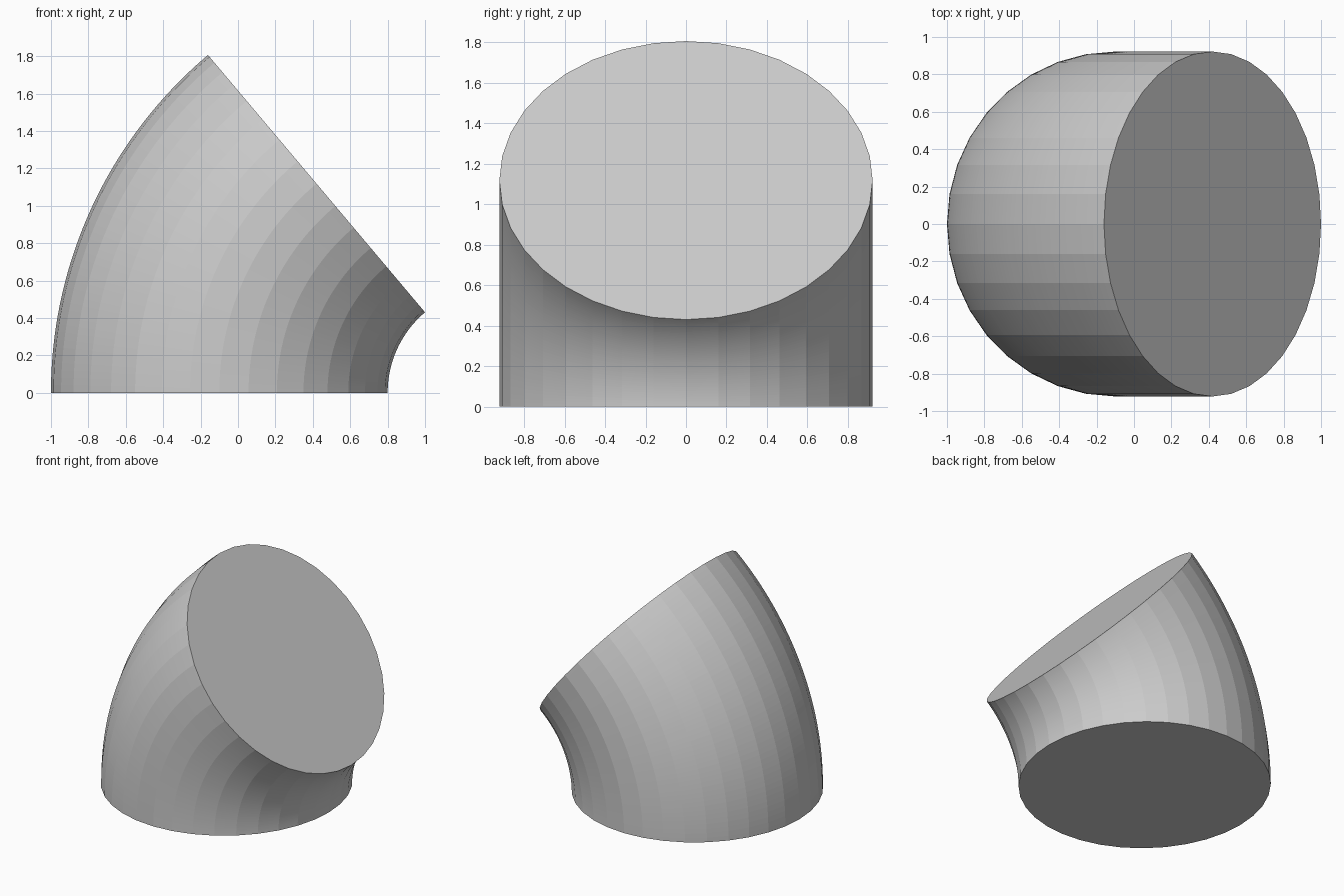
import bpy, bmesh, math
from mathutils import Matrix, Vector

cube = bpy.data.objects.get("Cube")
if cube:
    bpy.data.objects.remove(cube, do_unlink=True)

SIDES, STEPS = 36, 50
PIVOT_X = 1.363
BEND = math.radians(49.85)
HALF_X, HALF_Y, CENTRE_X = 0.90, 0.922, -0.10

# Plain grey material
grey = bpy.data.materials.new("light grey")
grey.use_nodes = True
colour = (0.6, 0.6, 0.6, 1)
grey.diffuse_color = colour
grey.node_tree.nodes["Principled BSDF"].inputs["Base Color"].default_value = colour

# Elbow: an oval disc swept about a horizontal axis, capped at both ends
bm = bmesh.new()
rings = []
for step in range(STEPS + 1):
    turn = Matrix.Rotation(BEND * step / STEPS, 4, "Y")
    ring = []
    for side in range(SIDES):
        a = math.tau * side / SIDES
        offset = Vector((CENTRE_X - PIVOT_X + HALF_X * math.cos(a), HALF_Y * math.sin(a), 0))
        ring.append(bm.verts.new(turn @ offset + Vector((PIVOT_X, 0, 0))))
    rings.append(ring)
for low, high in zip(rings, rings[1:]):
    for i in range(SIDES):
        j = (i + 1) % SIDES
        bm.faces.new((low[i], low[j], high[j], high[i]))
bm.faces.new(rings[0][::-1])
bm.faces.new(rings[-1])
bmesh.ops.recalc_face_normals(bm, faces=bm.faces)

mesh = bpy.data.meshes.new("elbow")
bm.to_mesh(mesh)
bm.free()
mesh.materials.append(grey)
elbow = bpy.data.objects.new("elbow", mesh)
bpy.context.collection.objects.link(elbow)
